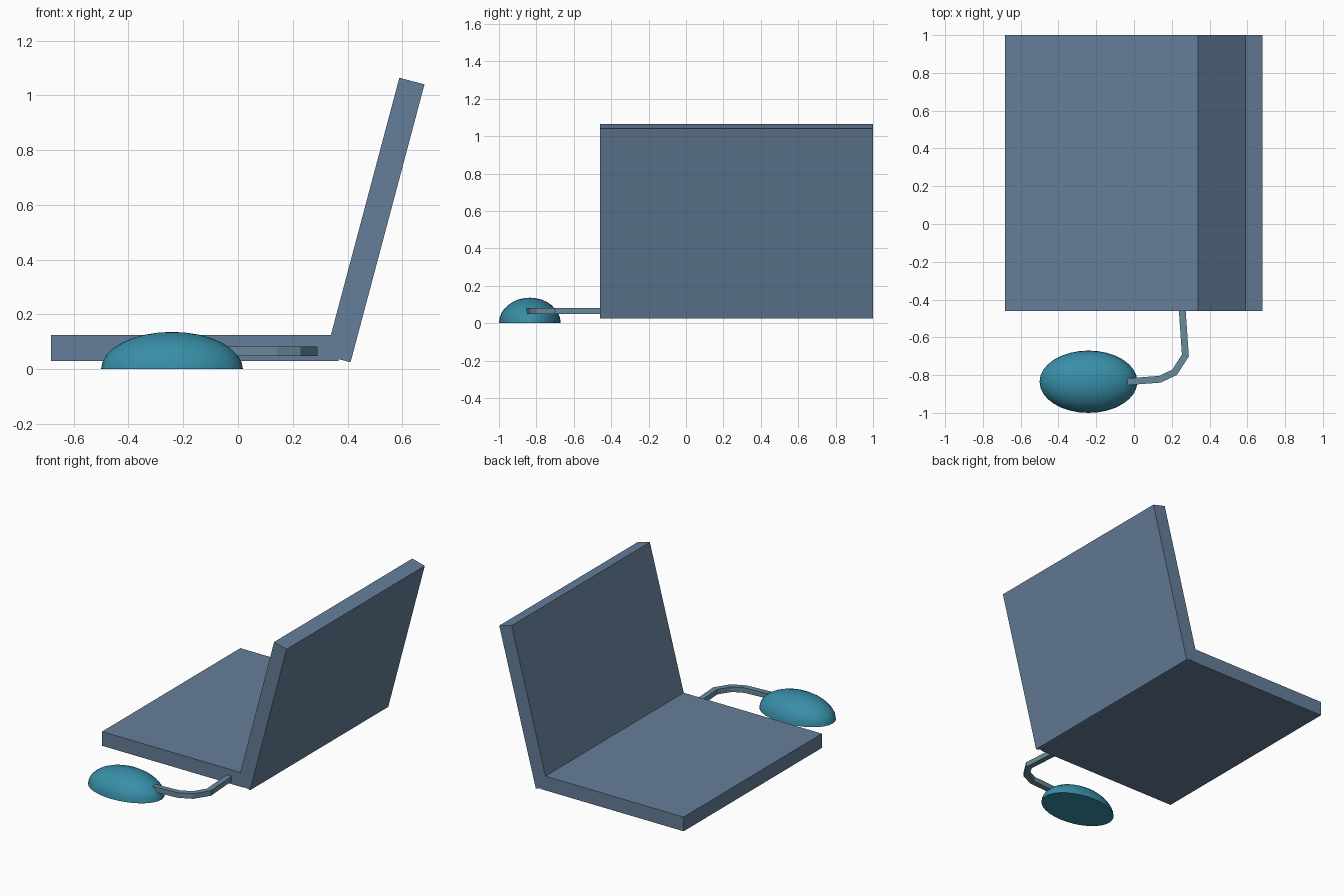
import bpy, bmesh, math
from mathutils import Vector

if "Cube" in bpy.data.objects:
    bpy.data.objects.remove(bpy.data.objects["Cube"])


def material(name, color):
    m = bpy.data.materials.new(name)
    m.diffuse_color = color
    m.use_nodes = True
    m.node_tree.nodes["Principled BSDF"].inputs["Base Color"].default_value = m.diffuse_color
    return m


def make_object(name, bm, mat):
    bmesh.ops.recalc_face_normals(bm, faces=bm.faces)
    me = bpy.data.meshes.new(name)
    bm.to_mesh(me)
    bm.free()
    ob = bpy.data.objects.new(name, me)
    bpy.context.collection.objects.link(ob)
    me.materials.append(mat)
    return ob


def extrude_profile(name, points, direction, mat):
    """Closed prism from a planar outline pushed along a direction."""
    bm = bmesh.new()
    face = bm.faces.new([bm.verts.new(p) for p in points])
    ext = bmesh.ops.extrude_face_region(bm, geom=[face], use_keep_orig=True)
    verts = [g for g in ext["geom"] if isinstance(g, bmesh.types.BMVert)]
    bmesh.ops.translate(bm, verts=verts, vec=direction)
    return make_object(name, bm, mat)


body = material("slate_blue", (0.13, 0.21, 0.32, 1))
teal = material("teal", (0.04, 0.27, 0.39, 1))
grey = material("cable_grey_blue", (0.14, 0.26, 0.33, 1))

# Laptop slabs: the same panel size, the screen leaning back 15 degrees
FRONT, DEPTH, LENGTH, THICK = -0.46, 1.46, 1.05, 0.095
base = [(x, FRONT, z) for x, z in
        ((-0.683, 0.03), (-0.683 + LENGTH, 0.03),
         (-0.683 + LENGTH, 0.03 + THICK), (-0.683, 0.03 + THICK))]
extrude_profile("keyboard_base", base, (0, DEPTH, 0), body)

a = math.radians(14.9)
up = Vector((math.sin(a), 0, math.cos(a))) * LENGTH
across = Vector((-math.cos(a), 0, math.sin(a))) * THICK
corner = Vector((0.411, FRONT, 0.025))
screen = [corner, corner + up, corner + up + across, corner + across]
extrude_profile("screen", screen, (0, DEPTH, 0), body)

# Mouse: half ellipsoid with a flat underside
bm = bmesh.new()
bmesh.ops.create_uvsphere(bm, u_segments=32, v_segments=16, radius=1)
cut = bmesh.ops.bisect_plane(bm, geom=bm.verts[:] + bm.edges[:] + bm.faces[:],
                             plane_co=(0, 0, 0), plane_no=(0, 0, 1),
                             clear_inner=True, dist=1e-4)
bmesh.ops.holes_fill(bm, edges=[e for e in bm.edges if e.is_boundary])
bmesh.ops.scale(bm, verts=bm.verts, vec=(0.259, 0.165, 0.136))
bmesh.ops.translate(bm, verts=bm.verts, vec=(-0.241, -0.835, 0))
mouse = make_object("mouse", bm, teal)
bpy.context.view_layer.objects.active = mouse
mouse.select_set(True)
bpy.ops.object.shade_smooth_by_angle(angle=math.radians(40))

# Cable: square section following a bent path, mitred at each bend
path = [Vector(p) for p in ((-0.035, -0.835), (0.137, -0.822), (0.215, -0.785),
                            (0.272, -0.696), (0.255, -0.45))]
half = 0.018
left, right = [], []
for i, p in enumerate(path):
    d_in = (p - path[max(i - 1, 0)]).normalized()
    d_out = (path[min(i + 1, len(path) - 1)] - p).normalized()
    t = (d_in + d_out).normalized()
    d = d_out if d_out.length else d_in
    n = Vector((-t.y, t.x)) * (half / t.dot(d))
    left.append(p + n)
    right.append(p - n)

bm = bmesh.new()
rings = [[bm.verts.new((q.x, q.y, z)) for q, z in
          ((l, 0.048), (r, 0.048), (r, 0.082), (l, 0.082))]
         for l, r in zip(left, right)]
for r0, r1 in zip(rings, rings[1:]):
    for k in range(4):
        bm.faces.new((r0[k], r0[(k + 1) % 4], r1[(k + 1) % 4], r1[k]))
bm.faces.new(rings[0])
bm.faces.new(rings[-1])
make_object("mouse_cable", bm, grey)
